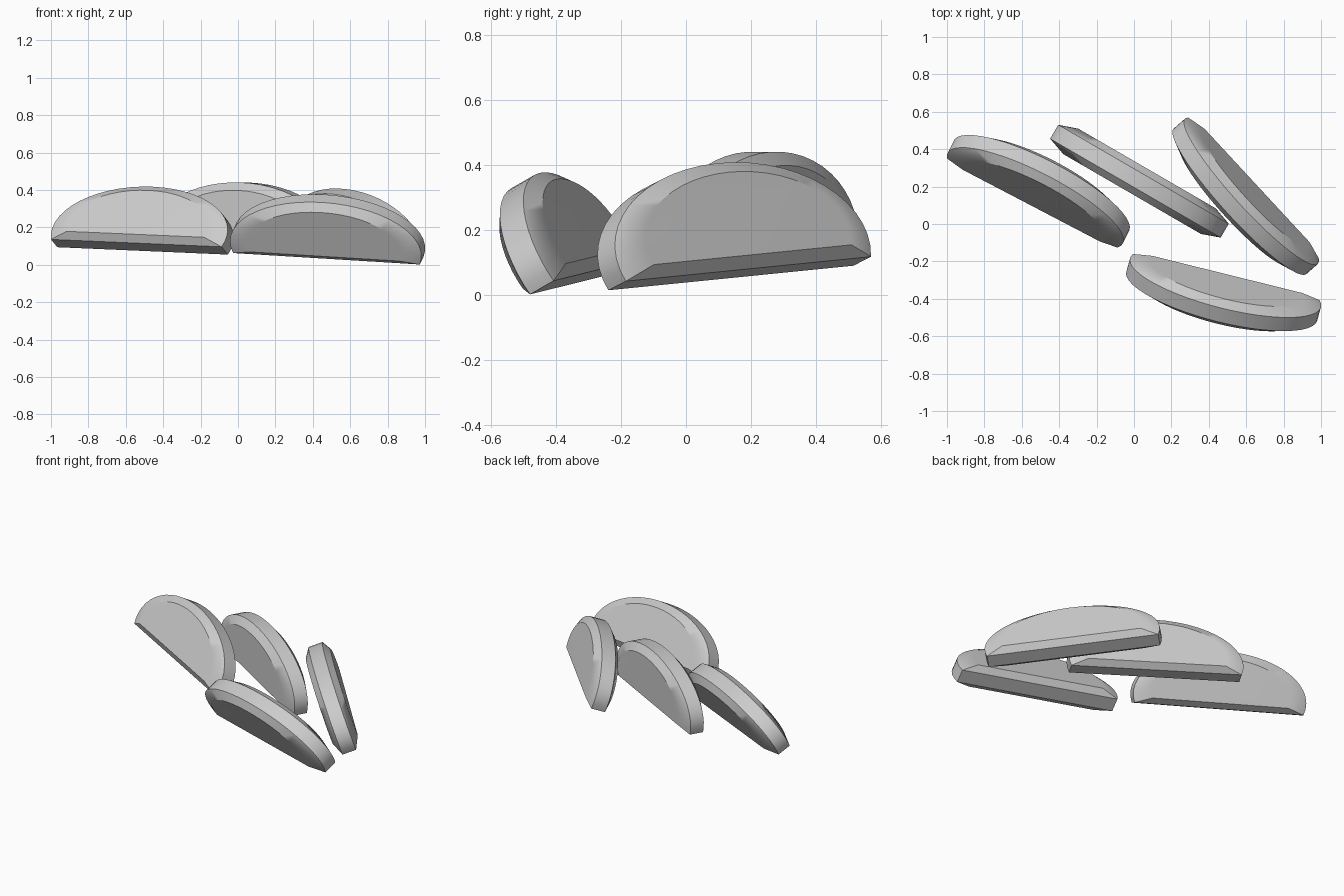
import bpy
import bmesh
from math import cos, sin, pi, radians
from mathutils import Matrix

cube = bpy.data.objects.get("Cube")
if cube:
    bpy.data.objects.remove(cube, do_unlink=True)

HALF_LENGTH, HEIGHT = 0.515, 0.345
RIM, BEVEL_DEPTH = 0.043, 0.036
END_INSET, EDGE_INSET, BASE_INSET = 0.1, 0.042, 0.034
STEPS = 28
UNDERCUT = 0.22  # how far the arc curls in below its widest point, in radians

grey = bpy.data.materials.new("plain_grey")
grey.use_nodes = True
colour = (0.6, 0.6, 0.6, 1)
grey.diffuse_color = colour
grey.node_tree.nodes["Principled BSDF"].inputs["Base Color"].default_value = colour


def oval_ring(bm, y, half_length, bottom, top):
    """Oval arc bulging slightly past the ends of its straight base."""
    radius_x = half_length / cos(UNDERCUT)
    radius_z = (top - bottom) / (1 + sin(UNDERCUT))
    ring = []
    for i in range(STEPS + 1):
        a = -UNDERCUT + (pi + 2 * UNDERCUT) * i / STEPS
        ring.append(bm.verts.new((radius_x * cos(a), y,
                                  top + radius_z * (sin(a) - 1))))
    return ring


def wedge_mesh():
    """Half disc with a flat rim and bevelled faces on both sides."""
    bm = bmesh.new()
    face_y = RIM + BEVEL_DEPTH
    inner = (HALF_LENGTH - END_INSET, BASE_INSET, HEIGHT - EDGE_INSET)
    outer = (HALF_LENGTH, 0, HEIGHT)
    rings = [oval_ring(bm, -face_y, *inner), oval_ring(bm, -RIM, *outer),
             oval_ring(bm, RIM, *outer), oval_ring(bm, face_y, *inner)]
    for a, b in zip(rings, rings[1:]):
        for i in range(STEPS + 1):
            j = (i + 1) % (STEPS + 1)
            bm.faces.new((a[i], a[j], b[j], b[i]))
    bm.faces.new(rings[0])
    bm.faces.new(rings[-1])
    bmesh.ops.recalc_face_normals(bm, faces=bm.faces)
    mesh = bpy.data.meshes.new("half_disc_wedge")
    bm.to_mesh(mesh)
    bm.free()
    mesh.materials.append(grey)
    return mesh


# name, base centre, yaw, sideways tilt, backward lean (degrees)
wedges = [
    ("left_wedge", (-0.527, 0.146, 0.095), -27.6, 2.2, 29),
    ("middle_wedge", (0.027, 0.23, 0.095), -30.1, 2, 0),
    ("right_wedge", (0.609, 0.165, 0.066), -47.2, 4.2, -19),
    ("front_wedge", (0.483, -0.32, 0.053), -13.9, 3.4, -29),
]

for name, place, yaw, tilt, lean in wedges:
    wedge = bpy.data.objects.new(name, wedge_mesh())
    bpy.context.collection.objects.link(wedge)
    wedge.matrix_world = (Matrix.Translation(place)
                          @ Matrix.Rotation(radians(yaw), 4, "Z")
                          @ Matrix.Rotation(radians(tilt), 4, "Y")
                          @ Matrix.Rotation(radians(-lean), 4, "X"))
    bpy.ops.object.select_all(action="DESELECT")
    wedge.select_set(True)
    bpy.context.view_layer.objects.active = wedge
    bpy.ops.object.shade_smooth_by_angle(angle=radians(30))
    # Keep the broad faces evenly shaded
    flat = wedge.modifiers.new("even_faces", "WEIGHTED_NORMAL")
    flat.keep_sharp = True
